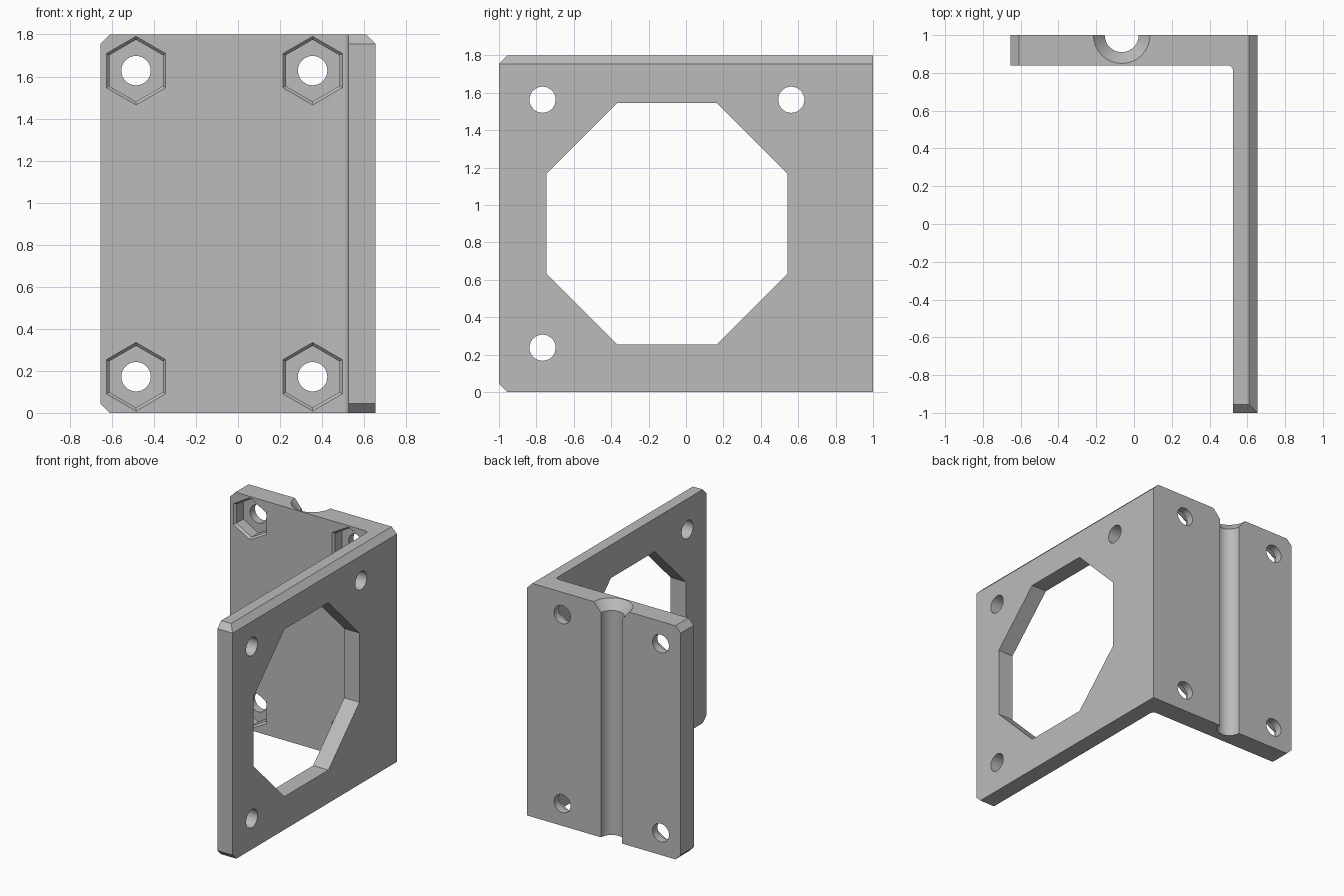
import bpy, bmesh
from math import radians, sin, cos
from mathutils import Matrix, Vector

default = bpy.data.objects.get("Cube")
if default:
    bpy.data.objects.remove(default, do_unlink=True)

W, H = 0.655, 1.8           # half width, height
PLATE_X, PLATE_Y = 0.525, 0.84   # inner faces of the side and back plates
FILLET, CHAMFER = 0.03, 0.045

grey = bpy.data.materials.new("plain grey")
grey.use_nodes = True
grey.diffuse_color = (0.5, 0.5, 0.5, 1)
grey.node_tree.nodes["Principled BSDF"].inputs["Base Color"].default_value = (0.5, 0.5, 0.5, 1)


def add_object(name, bm):
    mesh = bpy.data.meshes.new(name)
    bmesh.ops.recalc_face_normals(bm, faces=bm.faces)
    bm.to_mesh(mesh)
    bm.free()
    mesh.materials.append(grey)
    obj = bpy.data.objects.new(name, mesh)
    bpy.context.scene.collection.objects.link(obj)
    return obj


# L-shaped body with a rounded inner corner
arc = [(PLATE_X - FILLET + FILLET * sin(radians(a)),
        PLATE_Y - FILLET + FILLET * cos(radians(a))) for a in range(0, 91, 15)]
profile = [(-W, 1), (-W, PLATE_Y)] + arc + [(PLATE_X, -1), (W, -1), (W, 1)]
bm = bmesh.new()
base = bm.faces.new([bm.verts.new((x, y, 0)) for x, y in profile])
top = bmesh.ops.extrude_face_region(bm, geom=[base])["geom"]
bmesh.ops.translate(bm, vec=(0, 0, H), verts=[v for v in top if isinstance(v, bmesh.types.BMVert)])
bracket = add_object("bracket", bm)

TURN = {"x": Matrix.Rotation(radians(90), 4, "Y"),
        "y": Matrix.Rotation(radians(90), 4, "X"),
        "z": Matrix.Identity(4)}
cutters = []


def cut(name, axis, centre, length, r1, r2=None, sides=32, spin=0):
    """Subtract a prism or cone lying along one axis."""
    bm = bmesh.new()
    bmesh.ops.create_cone(bm, cap_ends=True, segments=sides, radius1=r1,
                          radius2=r1 if r2 is None else r2, depth=length)
    bm.transform(Matrix.Translation(Vector(centre)) @ TURN[axis]
                 @ Matrix.Rotation(radians(spin), 4, "Z"))
    cutter = add_object(name, bm)
    cutter.hide_render = True
    cutters.append(cutter)
    mod = bracket.modifiers.new(name, "BOOLEAN")
    mod.operation, mod.solver, mod.object = "DIFFERENCE", "EXACT", cutter


# Chamfered outer edges
for z in (0, H):
    cut("back_plate_chamfer", "y", (-W, 0.9, z), 0.4, CHAMFER, sides=4)
    cut("side_plate_chamfer", "x", (0.6, -1, z), 0.4, CHAMFER, sides=4)
cut("top_edge_chamfer", "y", (W, 0, H), 2.4, CHAMFER, sides=4)

# Octagonal opening and mounting holes in the side plate
cut("octagon_opening", "x", (0.6, -0.102, 0.9), 0.4, 0.698, sides=8, spin=22.5)
for y in (-0.767, 0.563):
    for z in (0.237, 1.563):
        cut("side_hole", "x", (0.6, y, z), 0.4, 0.07)

# Bolt holes with hexagonal nut pockets in the back plate
for x in (-0.485, 0.355):
    for z in (0.172, 1.628):
        cut("bolt_hole", "y", (x, 0.95, z), 0.4, 0.07)
        cut("nut_pocket", "y", (x, 0.87, z), 0.14, 0.147, sides=6)
        cut("nut_pocket_lip", "y", (x, PLATE_Y, z), 0.04, 0.143, 0.183, sides=6)

# Vertical rod groove with a flared top
cut("rod_groove", "z", (-0.065, 1, 0.9), 2.4, 0.09)
cut("groove_flare", "z", (-0.065, 1, H), 0.14, 0.09, 0.21)

# Bake the cuts and remove the cutters
bpy.context.view_layer.update()
graph = bpy.context.evaluated_depsgraph_get()
result = bpy.data.meshes.new_from_object(bracket.evaluated_get(graph))
bracket.modifiers.clear()
bracket.data = result
result.materials.clear()
result.materials.append(grey)
result.polygons.foreach_set("material_index", [0] * len(result.polygons))
for cutter in cutters:
    bpy.data.objects.remove(cutter, do_unlink=True)

bpy.ops.object.select_all(action="DESELECT")
bracket.select_set(True)
bpy.context.view_layer.objects.active = bracket
bpy.ops.object.shade_smooth_by_angle(angle=radians(25))
